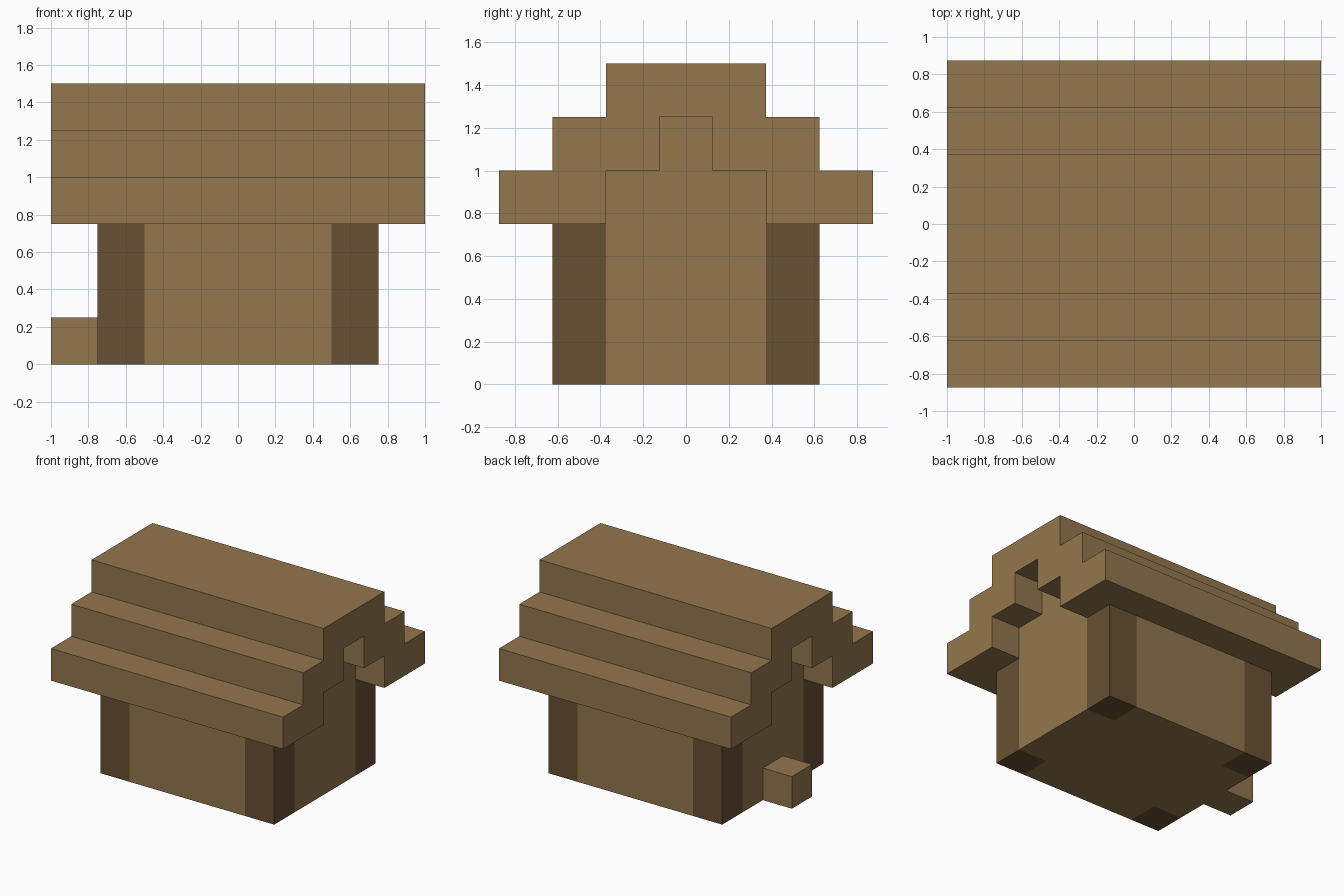
import bpy
import bmesh
from mathutils import Vector

cube = bpy.data.objects.get("Cube")
if cube:
    bpy.data.objects.remove(cube, do_unlink=True)

U = 0.25  # one building block


def make_material(name, colour):
    mat = bpy.data.materials.new(name)
    mat.use_nodes = True
    mat.diffuse_color = (*colour, 1)
    mat.node_tree.nodes["Principled BSDF"].inputs["Base Color"].default_value = (*colour, 1)
    return mat


planks = make_material("tan planks", (0.292, 0.184, 0.075))
logs = make_material("dark timber", (0.138, 0.082, 0.034))


def prism(name, outline, axis, low, high, mat):
    """Extrude an outline, given in blocks, along x or z."""
    bm = bmesh.new()
    if axis == "x":
        points = [Vector((low, a, b)) for a, b in outline]
        depth = Vector((high - low, 0, 0))
    else:
        points = [Vector((a, b, low)) for a, b in outline]
        depth = Vector((0, 0, high - low))
    face = bm.faces.new([bm.verts.new(p * U) for p in points])
    result = bmesh.ops.extrude_face_region(bm, geom=[face], use_keep_orig=True)
    top = [v for v in result["geom"] if isinstance(v, bmesh.types.BMVert)]
    bmesh.ops.translate(bm, verts=top, vec=depth * U)
    bmesh.ops.recalc_face_normals(bm, faces=bm.faces)
    mesh = bpy.data.meshes.new(name)
    bm.to_mesh(mesh)
    bm.free()
    mesh.materials.append(mat)
    obj = bpy.data.objects.new(name, mesh)
    bpy.context.collection.objects.link(obj)
    return obj


def mirrored(half):
    """Complete a half outline across the first axis."""
    return half + [(-a, b) for a, b in reversed(half)]


def rect(x0, y0, x1, y1):
    return [(x0, y0), (x1, y0), (x1, y1), (x0, y1)]


# Walls: rectangular plan with the corners left out for the posts
plan = mirrored([(2, -2.5), (2, -1.5), (3, -1.5), (3, 1.5), (2, 1.5), (2, 2.5)])
prism("walls", plan, "z", 0, 3, planks)

# Corner posts, flush with the walls
for side, x in (("right", -3), ("left", 2)):
    for end, y in (("front", -2.5), ("back", 1.5)):
        prism(f"{end}_{side}_post", rect(x, y, x + 1, y + 1), "z", 0, 3, logs)

# Stepped gable ends closing the space under the roof
gable = mirrored([(1.5, 3), (1.5, 4), (0.5, 4), (0.5, 5)])
for name, x in (("right_gable", -3), ("left_gable", 2)):
    prism(name, gable, "x", x, x + 1, planks)

# Stepped roof shell overhanging all sides
shell = mirrored([(0.5, 5), (0.5, 4), (1.5, 4), (1.5, 3), (3.5, 3), (3.5, 4),
                  (2.5, 4), (2.5, 5), (1.5, 5), (1.5, 6)])
prism("roof", shell, "x", -4, 4, planks)

# Doorstep block against the right wall
prism("doorstep", rect(-4, -0.5, -3, 0.5), "z", 0, 1, planks)
